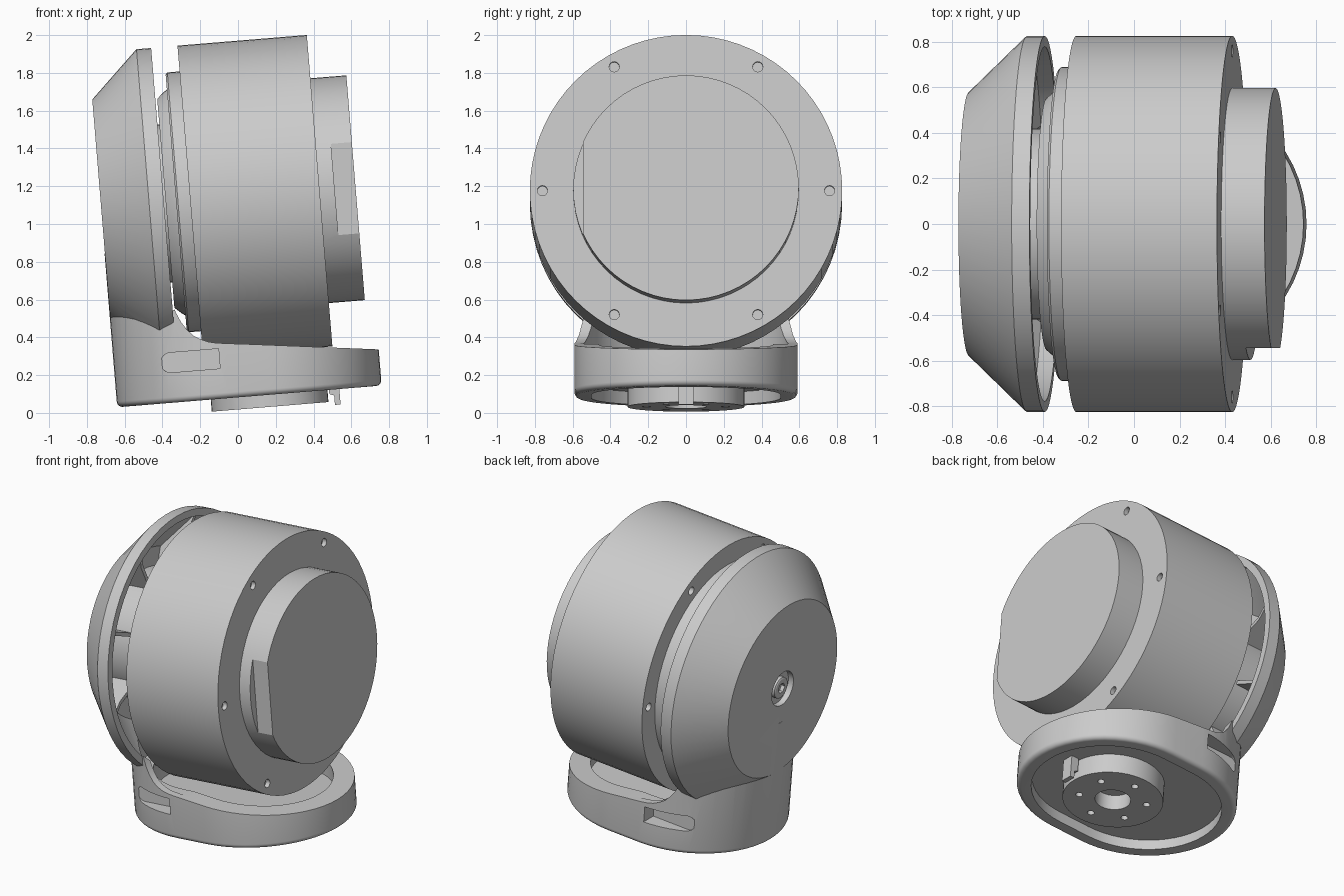
import bpy, bmesh
from math import sin, cos, pi, radians

if "Cube" in bpy.data.objects:
    bpy.data.objects.remove(bpy.data.objects["Cube"])

TILT = radians(-4.7)      # whole model leans back around y
AXIS = 1.137              # height of the drum axis before tilting
R_BASE, FRONT, BACK = 0.59, 0.18, -0.045   # stadium plan of the foot

grey = bpy.data.materials.new("satin grey")
grey.use_nodes = True
grey.diffuse_color = (0.6, 0.6, 0.6, 1)
grey.node_tree.nodes["Principled BSDF"].inputs["Base Color"].default_value = grey.diffuse_color


def loft(name, rings):
    """Closed solid through rings of equal point count."""
    bm = bmesh.new()
    rows = [[bm.verts.new(p) for p in ring] for ring in rings]
    n = len(rows[0])
    for a, b in zip(rows, rows[1:]):
        for i in range(n):
            j = (i + 1) % n
            bm.faces.new((a[i], a[j], b[j], b[i]))
    bm.faces.new(rows[0][::-1])
    bm.faces.new(rows[-1])
    bmesh.ops.recalc_face_normals(bm, faces=bm.faces)
    mesh = bpy.data.meshes.new(name)
    bm.to_mesh(mesh)
    bm.free()
    ob = bpy.data.objects.new(name, mesh)
    bpy.context.collection.objects.link(ob)
    mesh.materials.append(grey)
    return ob


def circle(r, n):
    return [(r * cos(2 * pi * i / n), r * sin(2 * pi * i / n)) for i in range(n)]


def turned(name, profile, y=0, z=AXIS, n=64):
    """Solid turned around the x direction, profile of (x, radius)."""
    return loft(name, [[(x, y + a, z + b) for a, b in circle(r, n)] for x, r in profile])


def upright(name, x, y, r, z0, z1, n=32):
    return loft(name, [[(x + a, y + b, z) for a, b in circle(r, n)] for z in (z0, z1)])


def stadium(inset, z, n=28):
    r = R_BASE - inset
    arc = [-pi / 2 + pi * i / n for i in range(n + 1)]
    return ([(FRONT + r * cos(t), r * sin(t), z) for t in arc] +
            [(BACK - r * cos(t), -r * sin(t), z) for t in arc])


def sideways(name, outline, y0, y1):
    return loft(name, [[(x, y, z) for x, z in outline] for y in (y0, y1)])


def combine(ob, other, operation="DIFFERENCE"):
    """Apply a boolean and drop the helper."""
    other.hide_render = True
    mod = ob.modifiers.new("cut", "BOOLEAN")
    mod.operation, mod.solver, mod.object = operation, "EXACT", other
    bpy.context.view_layer.objects.active = ob
    bpy.ops.object.modifier_apply(modifier=mod.name)
    bpy.data.objects.remove(other)


# Housing: foot and neck shaped by a side profile, joined to the dished back
edge = [(0.03 * (1 - sin(t)), 0.082 + 0.03 * (1 - cos(t)))
        for t in (radians(15 * k) for k in range(7))]
housing = loft("housing", [stadium(i, z) for i, z in edge] + [stadium(0, 0.9)])
side = [(-0.8, 0), (0.9, 0), (0.9, 0.258), (0.1, 0.356), (-0.03, 0.371), (-0.089, 0.379),
        (-0.13, 0.389), (-0.167, 0.405), (-0.203, 0.428), (-0.233, 0.461),
        (-0.262, 0.505), (-0.286, 0.56), (-0.298, 0.62), (-0.302, 1), (-0.8, 1)]
combine(housing, sideways("side_profile", side, -1, 1), "INTERSECT")
combine(housing, turned("dish", [(-0.633, 0.58), (-0.385, 0.82), (-0.378, 0.826), (-0.3, 0.826)]), "UNION")

# Hollow inside of the dish, neck and foot, and the recess underneath
combine(housing, turned("dish_hollow", [(-0.585, 0.54), (-0.37, 0.775), (-0.2, 0.785)]))
combine(housing, loft("neck_hollow", [stadium(0.05, 0.365), stadium(0.05, 0.8)]))
combine(housing, loft("foot_hollow", [stadium(0.13, 0.21), stadium(0.13, 0.5)]))
combine(housing, loft("under_recess", [stadium(0.09, -0.1), stadium(0.09, 0.15)]))

# Side slots with a rounded rear end
slot = [(-0.075, 0.242), (-0.075, 0.347)]
slot += [(-0.335 - 0.0525 * sin(t), 0.2945 + 0.0525 * cos(t))
         for t in (pi * k / 10 for k in range(11))]
for s in (-1, 1):
    combine(housing, sideways("slot", slot, s * 0.485, s * 0.8))

# Screw recess in the middle of the back
combine(housing, turned("screw_recess", [(-0.7, 0.115), (-0.5, 0.115)], n=32))
screw = turned("back_screw", [(-0.5, 0.115), (-0.59, 0.115), (-0.592, 0.07), (-0.62, 0.07), (-0.625, 0.062)], n=32)
combine(screw, turned("socket", [(-0.7, 0.035), (-0.6, 0.035)], n=6))

# Drum with six screw holes in each end face
drum = turned("drum", [(-0.16, 0.827), (0.527, 0.827)], n=72)
for k in range(6):
    y, z = 0.76 * cos(k * pi / 3), AXIS + 0.76 * sin(k * pi / 3)
    for x in (-0.16, 0.527):
        combine(drum, turned("screw_hole", [(x - 0.03, 0.027), (x + 0.03, 0.027)], y, z, 16))

# Front cap with a flat cut on one side
cap = turned("front_cap", [(0.5, 0.597), (0.718, 0.597)])
combine(cap, sideways("flat", [(0.607, 0), (0.9, 0), (0.9, 2), (0.607, 2)], -1, -0.545))

# Stepped collar and hub between drum and housing
turned("rear_collar", [(-0.15, 0.69), (-0.225, 0.69), (-0.235, 0.68), (-0.235, 0.6),
                       (-0.25, 0.59), (-0.29, 0.555)])
turned("hub", [(-0.595, 0.42), (-0.28, 0.42)], n=48)

# Stiffening ribs inside the dish
for k in range(8):
    t = (k + 0.5) * pi / 4
    rib = []
    for off in (-0.012, 0.012):
        rib.append([(x, r * cos(t) - off * sin(t), AXIS + r * sin(t) + off * cos(t))
                    for x, r in ((-0.59, 0.4), (-0.59, 0.56), (-0.37, 0.79), (-0.42, 0.6), (-0.42, 0.4))])
    loft("dish_rib", rib)

# Turntable disc under the foot, with bolt holes
disc = upright("turntable", 0.172, 0, 0.31, 0.018, 0.16, 48)
combine(disc, upright("centre_hole", 0.172, 0, 0.11, -0.1, 0.12))
for k in range(6):
    a = (k + 0.5) * pi / 3
    combine(disc, upright("bolt_hole", 0.172 + 0.21 * cos(a), 0.21 * sin(a), 0.022, -0.1, 0.06, 16))

# Small locating peg beside the turntable
sideways("locating_peg", [(0.49, 0.16), (0.49, 0.06), (0.515, 0.05), (0.515, 0), (0.545, 0), (0.545, 0.16)],
         -0.04, 0.04)

# Tilt everything and shade
for ob in bpy.context.scene.objects:
    if ob.type == "MESH":
        ob.rotation_euler.y = TILT
        bpy.ops.object.select_all(action="DESELECT")
        ob.select_set(True)
        bpy.context.view_layer.objects.active = ob
        bpy.ops.object.shade_smooth_by_angle(angle=radians(25))
